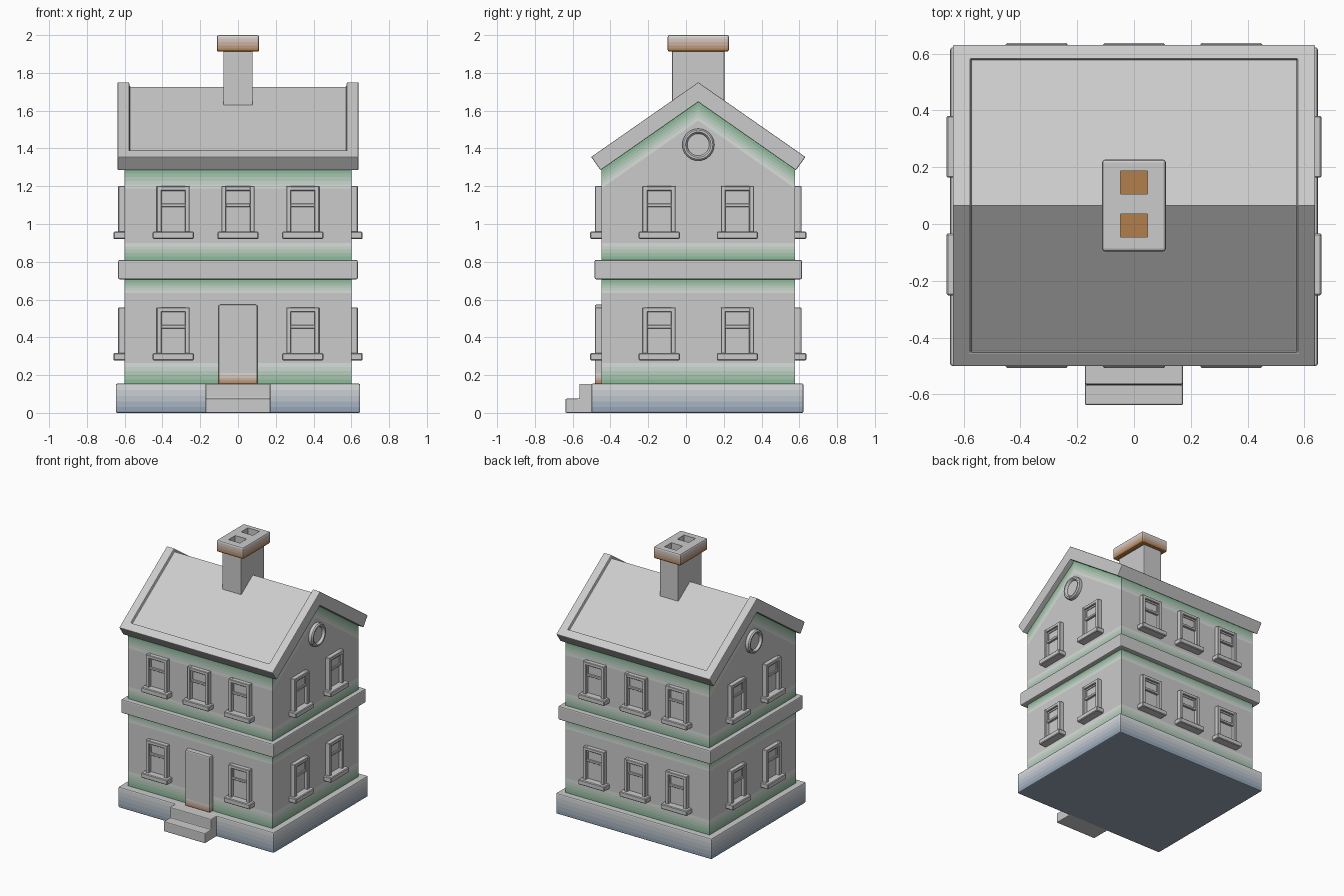
import bpy, bmesh, math
from mathutils import Vector, Matrix

if "Cube" in bpy.data.objects:
    bpy.data.objects.remove(bpy.data.objects["Cube"])

CY = 0.065            # y of the house centre line
GREEN, ORANGE, BLUE = (.27, .5, .33), (.45, .21, .07), (.3, .38, .47)
STEPS = 5
mats = {}


def material(col, k):
    """Grey blended towards a colour by k."""
    key = (col, k)
    if key not in mats:
        m = bpy.data.materials.new("tint")
        m.diffuse_color = [.8 + (c - .8) * k for c in col] + [1]
        m.use_nodes = True
        m.node_tree.nodes["Principled BSDF"].inputs["Base Color"].default_value = m.diffuse_color
        mats[key] = m
    return mats[key]


def tint(bm, me, col, fades):
    """Split faces in bands along each (point, direction, reach) and fade the colour."""
    fades = [(Vector(p), Vector(n).normalized(), r) for p, n, r in fades]
    for p, n, r in fades:
        for i in range(STEPS + 1):
            bmesh.ops.bisect_plane(bm, geom=bm.verts[:] + bm.edges[:] + bm.faces[:],
                                   plane_co=p + n * r * i / STEPS, plane_no=n)
    for i in range(STEPS + 1):
        me.materials.append(material(col, i / STEPS))
    for f in bm.faces:
        c = f.calc_center_median()
        for p, n, r in fades:
            t = (c - p).dot(n) / r
            if -.02 <= t < 1:
                f.material_index = max(f.material_index, STEPS - int(max(t, 0) * STEPS))


def finish(name, bm, bevel=0, col=None, fades=()):
    bmesh.ops.recalc_face_normals(bm, faces=bm.faces[:])
    if bevel:
        bmesh.ops.bevel(bm, geom=bm.edges[:], offset=bevel, segments=2,
                        profile=.5, affect='EDGES')
    me = bpy.data.meshes.new(name)
    if col:
        tint(bm, me, col, fades)
    bm.to_mesh(me)
    bm.free()
    ob = bpy.data.objects.new(name, me)
    bpy.context.collection.objects.link(ob)
    return ob


def add_box(bm, x, y, z, bevel=0):
    m = Matrix.LocRotScale(Vector((sum(x) / 2, sum(y) / 2, sum(z) / 2)), None,
                           Vector((x[1] - x[0], y[1] - y[0], z[1] - z[0])))
    vs = bmesh.ops.create_cube(bm, size=1, matrix=m)['verts']
    if bevel:
        es = list({e for v in vs for e in v.link_edges})
        bmesh.ops.bevel(bm, geom=es, offset=bevel, segments=1, profile=.5, affect='EDGES')


def box(name, x, y, z, bevel=0, col=None, fades=()):
    bm = bmesh.new()
    add_box(bm, x, y, z)
    return finish(name, bm, bevel, col, fades)


def prism(points, hx):
    """Extrude a y-z profile between -hx and hx."""
    bm = bmesh.new()
    f = bm.faces.new([bm.verts.new((-hx, y, z)) for y, z in points])
    ex = bmesh.ops.extrude_face_region(bm, geom=[f])['geom']
    bmesh.ops.translate(bm, vec=(2 * hx, 0, 0),
                        verts=[g for g in ex if isinstance(g, bmesh.types.BMVert)])
    bmesh.ops.recalc_face_normals(bm, faces=bm.faces[:])
    return bm


# plinth and front steps
box("plinth", (-.647, .647), (-.5, .622), (0, .155), .008, BLUE, [((0, 0, 0), (0, 0, 1), .15)])
finish("front_steps", prism([(-.638, 0), (-.638, .075), (-.565, .075), (-.565, .154),
                             (-.485, .154), (-.485, 0)], .172), .006)

# walls with gables, tinted next to plinth, band and eaves
up, down = (0, 0, 1), (0, 0, -1)
walls = prism([(CY - .512, .14), (CY + .512, .14), (CY + .512, 1.3), (CY, 1.66),
               (CY - .512, 1.3)], .6)
finish("walls", walls, 0, GREEN, [
    ((0, 0, .155), up, .11), ((0, 0, .705), down, .07), ((0, 0, .81), up, .09),
    ((0, CY, 1.645), (0, .7, -1), .08), ((0, CY, 1.645), (0, -.7, -1), .08)])
box("storey_band", (-.634, .634), (CY - .549, CY + .549), (.707, .81), .008)

# roof: chevron slab with a sunken panel over both slopes
bm = prism([(CY, 1.75), (CY + .567, 1.355), (CY + .517, 1.284), (CY, 1.645),
            (CY - .517, 1.284), (CY - .567, 1.355)], .638)
top = [f for f in bm.faces if f.normal.z > .5 and abs(f.normal.x) < .1]
for t in (.062, .003):
    bmesh.ops.inset_region(bm, faces=top, thickness=t, use_even_offset=True, use_boundary=True)
bmesh.ops.translate(bm, vec=(0, 0, -.024), verts=list({v for f in top for v in f.verts}))
roof = finish("roof", bm)
b = roof.modifiers.new("soft_edges", 'BEVEL')
b.width, b.segments, b.limit_method, b.angle_limit = .005, 2, 'ANGLE', math.radians(75)

# chimney with two flues
box("chimney_shaft", (-.078, .078), (CY - .138, CY + .138), (1.55, 1.93), .004)
cap = box("chimney_cap", (-.112, .112), (CY - .162, CY + .162), (1.912, 2), .01, ORANGE,
          [((0, 0, 1.912), up, .085)])
bm = bmesh.new()
for i, y in enumerate((-.005, .146)):
    add_box(bm, (-.048, .048), (y - .04, y + .04), (1.945, 2.05))
    floor = box("flue_floor_%d" % i, (-.05, .05), (y - .042, y + .042), (1.935, 1.947))
    floor.data.materials.append(material(ORANGE, 1))
cutter = finish("flue_cutter", bm)
cutter.hide_render = True
cutter.hide_set(True)
mod = cap.modifiers.new("flues", 'BOOLEAN')
mod.operation, mod.object = 'DIFFERENCE', cutter

# front door
box("front_door", (-.103, .103), (-.483, -.43), (.15, .573), .008, ORANGE,
    [((0, 0, .15), up, .06)])

# sash window, local origin at the bottom of the sill on the wall plane
bm = bmesh.new()
for s in (-1, 1):
    add_box(bm, sorted((s * .0875, s * .0625)), (-.034, .01), (.03, .28), .003)
add_box(bm, (-.086, .086), (-.033, .01), (.255, .279), .003)       # head
add_box(bm, (-.109, .109), (-.06, .01), (0, .038), .005)           # sill
add_box(bm, (-.064, .064), (-.014, .01), (.17, .258))              # upper pane
add_box(bm, (-.064, .064), (-.007, .01), (.036, .172))             # lower pane
add_box(bm, (-.064, .064), (-.024, .01), (.17, .187), .002)        # meeting rail
add_box(bm, (-.064, .064), (-.02, .01), (.244, .258))              # upper sash rail
for s in (-1, 1):
    add_box(bm, sorted((s * .064, s * .053)), (-.02, .01), (.17, .256))
first = finish("window", bm)
win = first.data
bpy.data.objects.remove(first)


def place(name, mesh, loc, angle):
    ob = bpy.data.objects.new(name, mesh)
    ob.location, ob.rotation_euler = loc, (0, 0, angle)
    bpy.context.collection.objects.link(ob)
    return ob


for storey, z in (("lower", .278), ("upper", .921)):
    for x in (-.343, 0, .343):
        if x or storey == "upper":
            place(storey + "_front_window", win, (x, CY - .512, z), 0)
        place(storey + "_back_window", win, (x, CY + .512, z), math.pi)
    for y in (CY - .207, CY + .207):
        place(storey + "_right_window", win, (.6, y, z), math.pi / 2)
        place(storey + "_left_window", win, (-.6, y, z), -math.pi / 2)

# round attic windows: a turned ring with a sunken pane
bm = bmesh.new()
prof = [bm.verts.new((r, -d, 0)) for r, d in
        [(0, .014), (.058, .014), (.061, .026), (.067, .032), (.077, .032), (.085, .024), (.085, -.01)]]
edges = [bm.edges.new(p) for p in zip(prof, prof[1:])]
bmesh.ops.spin(bm, geom=prof + edges, axis=(0, 1, 0), cent=(0, 0, 0), angle=math.tau, steps=32)
bmesh.ops.remove_doubles(bm, verts=bm.verts[:], dist=.0005)
bmesh.ops.holes_fill(bm, edges=[e for e in bm.edges if e.is_boundary])
rightw = finish("right_attic_window", bm)
rightw.location, rightw.rotation_euler = (.6, CY, 1.42), (0, 0, math.pi / 2)
bpy.context.view_layer.objects.active = rightw
rightw.select_set(True)
bpy.ops.object.shade_smooth_by_angle(angle=math.radians(35))
place("left_attic_window", rightw.data, (-.6, CY, 1.42), -math.pi / 2)
